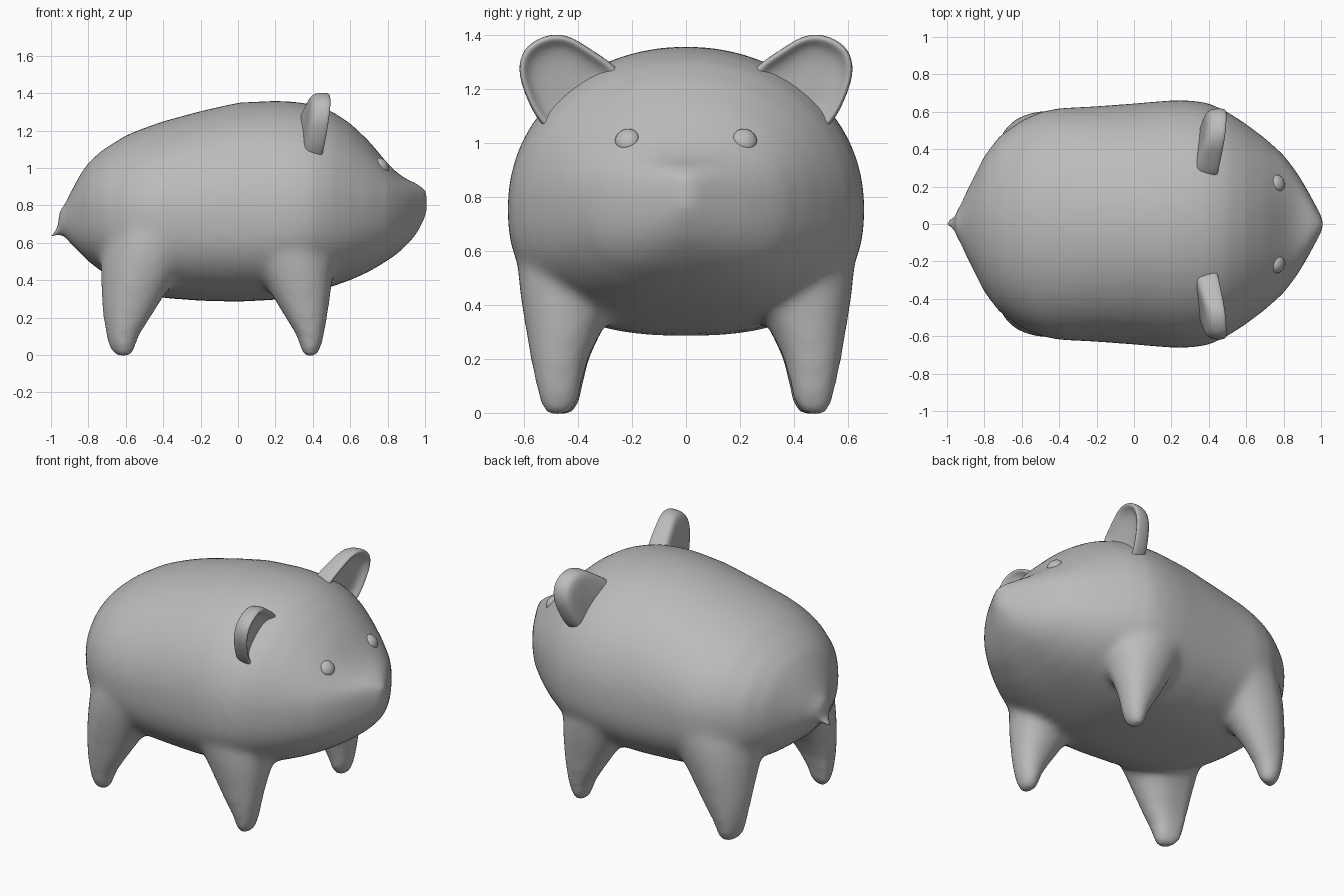
import bpy, bmesh, math
from mathutils import Vector

if "Cube" in bpy.data.objects:
    bpy.data.objects.remove(bpy.data.objects["Cube"])

clay = bpy.data.materials.new("plain grey")
clay.diffuse_color = (0.5, 0.5, 0.5, 1)
clay.use_nodes = True
clay.node_tree.nodes["Principled BSDF"].inputs["Base Color"].default_value = clay.diffuse_color


def finish(name, bm):
    me = bpy.data.meshes.new(name)
    bmesh.ops.recalc_face_normals(bm, faces=bm.faces)
    bm.to_mesh(me)
    bm.free()
    me.materials.append(clay)
    ob = bpy.data.objects.new(name, me)
    bpy.context.collection.objects.link(ob)
    for p in me.polygons:
        p.use_smooth = True
    return ob


def loft(bm, rings):
    """Skin a list of closed rings and cap both ends."""
    vs = [[bm.verts.new(p) for p in r] for r in rings]
    n = len(vs[0])
    fs = []
    for a, b in zip(vs, vs[1:]):
        for i in range(n):
            j = (i + 1) % n
            fs.append(bm.faces.new((a[i], a[j], b[j], b[i])))
    fs.append(bm.faces.new(vs[0][::-1]))
    fs.append(bm.faces.new(vs[-1]))
    bmesh.ops.recalc_face_normals(bm, faces=fs)


def power(v, e):
    return math.copysign(abs(v) ** (2 / e), v)


# Body sections: x, bottom z, widest z, top z, half width
BODY = [(-0.96, .68, .72, .77, .05), (-0.93, .64, .72, .80, .10), (-0.9, .60, .73, .86, .165),
        (-0.85, .55, .74, .955, .265), (-0.8, .50, .75, 1.03, .365), (-0.72, .44, .75, 1.1, .47),
        (-0.6, .375, .75, 1.175, .555), (-0.5, .335, .75, 1.215, .60), (-0.4, .305, .75, 1.25, .62),
        (-0.2, .29, .75, 1.305, .63), (0, .285, .75, 1.35, .645), (0.2, .295, .76, 1.36, .662),
        (0.3, .31, .76, 1.355, .662), (0.4, .335, .77, 1.34, .647), (0.5, .365, .78, 1.305, .60),
        (0.6, .40, .78, 1.24, .535), (0.7, .445, .79, 1.145, .46), (0.8, .505, .79, 1.025, .37),
        (0.85, .54, .79, .975, .305), (0.9, .585, .79, .94, .23), (0.95, .64, .79, .92, .14),
        (0.985, .70, .79, .90, .075), (1.01, .75, .80, .885, .03)]
# Leg sections: z, front x range, back x range, y range
LEGS = [(-.014, .36, .41, -.645, -.585, .45, .51), (.005, .345, .43, -.67, -.56, .42, .53),
        (.045, .33, .447, -.693, -.547, .397, .545), (.1, .315, .46, -.705, -.53, .387, .557),
        (.2, .253, .478, -.722, -.467, .362, .577), (.3, .193, .492, -.73, -.405, .315, .593),
        (.4, .13, .505, -.733, -.34, .25, .61), (.5, .06, .515, -.735, -.26, .18, .622),
        (.6, -.02, .50, -.73, -.17, .12, .630), (.72, -.05, .46, -.69, -.12, .1, .625)]
N = 48
ANG = [2 * math.pi * i / N for i in range(N)]

bm = bmesh.new()
rings = []
for x, zb, zm, zt, w in BODY:
    ring = []
    for a in ANG:
        c, s = math.cos(a), math.sin(a)
        e = 2.05 + max(0, min(x - .75, .2)) * 5 if s > 0 else 2.5
        ring.append((x, w * power(c, e), zm + (zt - zm if s > 0 else zm - zb) * power(s, e)))
    rings.append(ring)
loft(bm, rings)

# Four flared legs
for side in (1, -1):
    for k, dy in ((1, 0), (3, -.022)):
        rings = []
        for row in LEGS:
            x0, x1, y0, y1 = row[k], row[k + 1], row[5], row[6] + dy
            rings.append([((x0 + x1) / 2 + (x1 - x0) / 2 * power(math.cos(a), 2.15),
                           side * ((y0 + y1) / 2 + (y1 - y0) / 2 * power(math.sin(a), 2.15)
                                   - (.05 * max(0, -math.cos(a)) ** 2 if k == 3 else 0)),
                           row[0]) for a in ANG])
        loft(bm, rings)

# Short hooked tail
rings = []
for x, z, r in ((-.85, .76, .08), (-.92, .74, .068), (-.95, .72, .058),
                (-.972, .69, .05), (-.982, .66, .042), (-.982, .632, .03)):
    t = 0 if x > -.9 else (.74 - z) / .1 * 1.2
    rings.append([(x + r * math.sin(a) * math.sin(t), r * math.cos(a),
                   z + r * math.sin(a) * math.cos(t)) for a in ANG[::4]])
loft(bm, rings)

body = finish("body", bm)
m = body.modifiers.new("fuse", 'REMESH')
m.mode = 'VOXEL'
m.voxel_size = 0.018
m.use_smooth_shade = True
m = body.modifiers.new("soften", 'SMOOTH')
m.factor = 0.5
m.iterations = 24

# Ears: shallow dished plates, outline in (y, z)
EAR = [(.22, 1.24), (.28, 1.30), (.36, 1.35), (.41, 1.385), (.47, 1.405), (.535, 1.395),
       (.605, 1.35), (.622, 1.27), (.60, 1.19), (.545, 1.07), (.45, 1.0), (.30, 1.08)]
MID = Vector((.46, 1.23))
for name, side in (("left_ear", 1), ("right_ear", -1)):
    bm = bmesh.new()
    rings = []
    for dx, k in ((-.06, .5), (-.055, .85), (-.035, .98), (.0, 1.015), (.035, 1.01),
                  (.05, .95), (.043, .86), (.018, .74), (.005, .4)):
        ring = []
        for p in EAR:
            q = MID + (Vector(p) - MID) * k
            x = .418 + dx + .13 * (q.y - 1.23) + .12 * (q.x - .46)
            if dx < -.03:  # thicker root behind the ear
                x -= .12 * max(0, .46 - q.x)
            ring.append((x, side * q.x, q.y))
        rings.append(ring)
    loft(bm, rings)
    ear = finish(name, bm)
    m = ear.modifiers.new("round", 'SUBSURF')
    m.levels = m.render_levels = 2

# Eyes: beads lying on the face
for name, side in (("left_eye", 1), ("right_eye", -1)):
    bm = bmesh.new()
    bmesh.ops.create_uvsphere(bm, u_segments=24, v_segments=14, radius=1)
    eye = finish(name, bm)
    eye.scale = (.046, .046, .03)
    eye.rotation_mode = 'QUATERNION'
    eye.rotation_quaternion = Vector((.78, side * .25, .55)).to_track_quat('Z', 'Y')
    eye.location = (.77, side * .218, 1.012)
